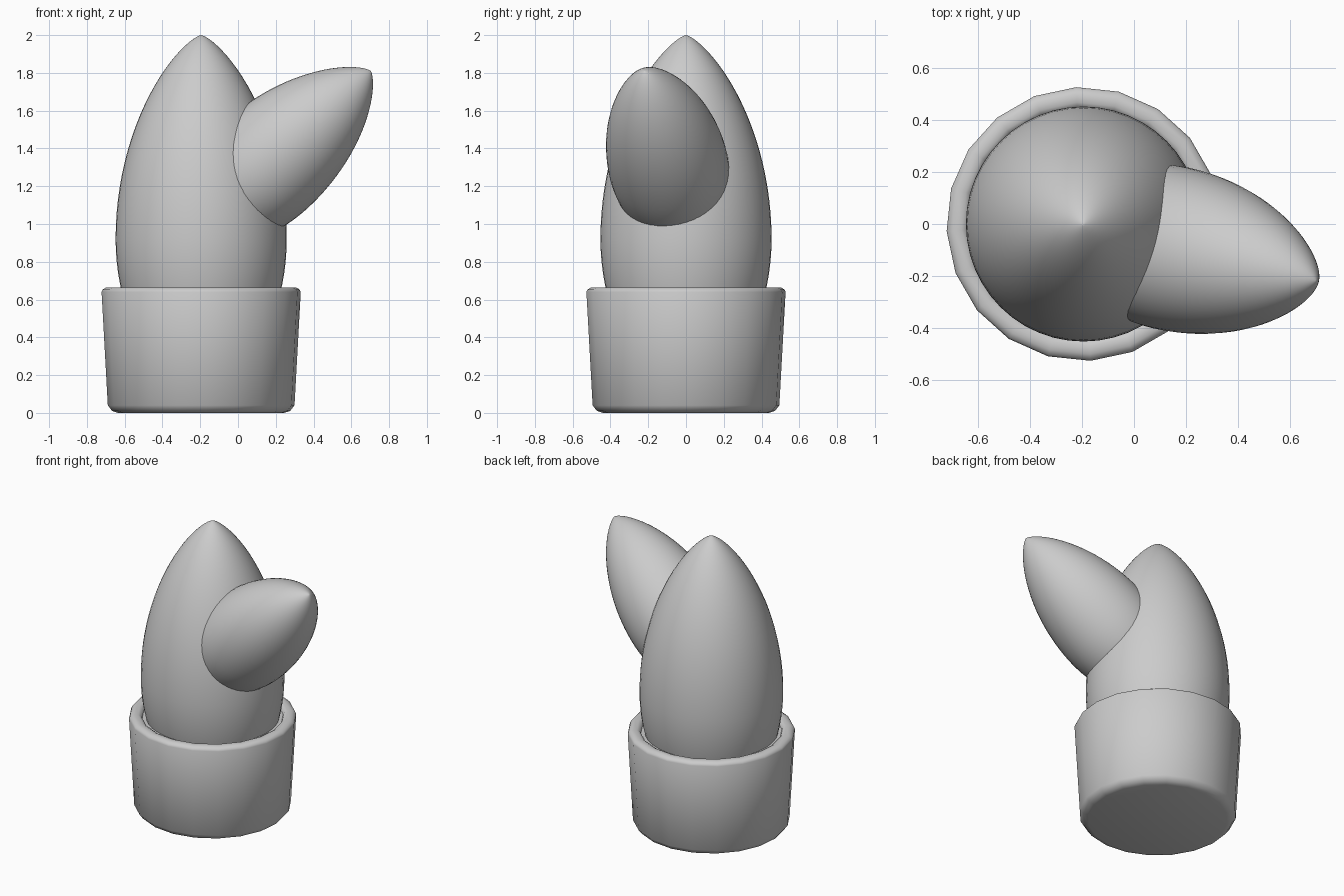
import bpy, bmesh, math
from mathutils import Vector, Matrix

cube = bpy.data.objects.get("Cube")
if cube:
    bpy.data.objects.remove(cube, do_unlink=True)

grey = bpy.data.materials.new("plain grey")
grey.use_nodes = True
grey.diffuse_color = (0.6, 0.6, 0.6, 1)
grey.node_tree.nodes["Principled BSDF"].inputs["Base Color"].default_value = (0.6, 0.6, 0.6, 1)


def pointed_egg(radius, middle, top, bottom, steps):
    """Egg profile, widest at the middle height and pointed at both poles."""
    profile = []
    for i in range(steps + 1):
        a = math.pi * (i / steps - 0.5)
        reach = top - middle if a > 0 else middle - bottom
        profile.append((radius * max(math.cos(a), 0) ** 1.46, middle + reach * math.sin(a)))
    return profile


def lathe(name, profile, sides, matrix, angle):
    """Spin a profile that starts and ends on the axis around z."""
    bm = bmesh.new()
    verts = [bm.verts.new((r, 0, z)) for r, z in profile]
    edges = [bm.edges.new(pair) for pair in zip(verts, verts[1:])]
    bmesh.ops.spin(bm, geom=verts + edges, cent=(0, 0, 0), axis=(0, 0, 1),
                   angle=math.tau, steps=sides, use_merge=True)
    bmesh.ops.remove_doubles(bm, verts=bm.verts, dist=0.0002)
    bmesh.ops.recalc_face_normals(bm, faces=bm.faces)
    bm.transform(matrix)
    mesh = bpy.data.meshes.new(name)
    bm.to_mesh(mesh)
    bm.free()
    mesh.materials.append(grey)
    obj = bpy.data.objects.new(name, mesh)
    bpy.context.collection.objects.link(obj)
    bpy.ops.object.select_all(action='DESELECT')
    obj.select_set(True)
    bpy.context.view_layer.objects.active = obj
    bpy.ops.object.shade_smooth_by_angle(angle=math.radians(angle))


centre = Matrix.Translation((-0.195, 0, 0))

# Tapered pot with bevelled base and rim, closed inside just under the rim
pot_profile = [(0, 0), (0.44, 0), (0.472, 0.01), (0.495, 0.04),
               (0.528, 0.64), (0.522, 0.653), (0.502, 0.665),
               (0.47, 0.665), (0.452, 0.655), (0.445, 0.64), (0, 0.64)]
lathe("pot", pot_profile, 20, centre @ Matrix.Rotation(math.radians(3), 4, 'Z'), 50)

# Pointed stem, widest a little above the pot
stem_profile = pointed_egg(radius=0.453, middle=0.92, top=2, bottom=0.02, steps=48)
lathe("stem", stem_profile, 48, centre, 60)

# Side branch: the same shape, smaller, leaning out to the left and forward
tip = Vector((0.703, -0.22, 1.81))
lean = Vector((0.734, -0.167, 0.659)).to_track_quat('Z', 'Y').to_matrix().to_4x4()
place = (Matrix.Translation(tip) @ lean @ Matrix.Scale(0.7, 4)
         @ Matrix.Translation((0, 0, -2)))
lathe("side_branch", stem_profile, 48, place, 60)
